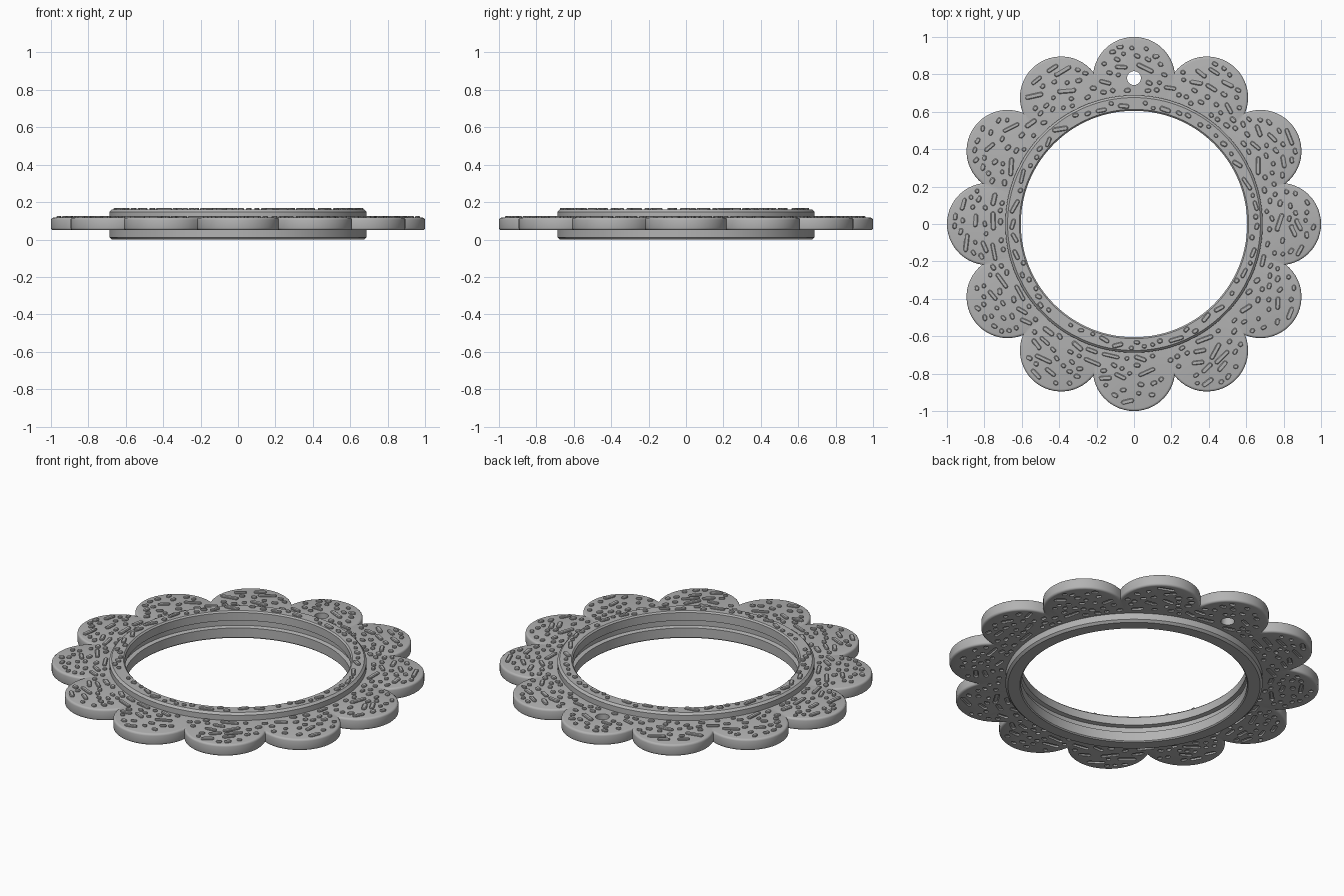
import bpy, bmesh, math, random
from math import sin, cos, pi, hypot
from mathutils import Vector

random.seed(7)
if "Cube" in bpy.data.objects:
    bpy.data.objects.remove(bpy.data.objects["Cube"])

grey = bpy.data.materials.new("plain grey")
grey.use_nodes = True
grey.diffuse_color = (0.45, 0.45, 0.45, 1)
grey.node_tree.nodes["Principled BSDF"].inputs["Base Color"].default_value = (0.45, 0.45, 0.45, 1)

LOBES, REACH, LOBE_R = 12, 0.78, 0.22
PLATE_LOW, PLATE_TOP = 0.05, 0.117
RING_TOP = 0.16
HOLE = Vector((0, REACH))


def finish(name, bm):
    bmesh.ops.recalc_face_normals(bm, faces=bm.faces)
    mesh = bpy.data.meshes.new(name)
    bm.to_mesh(mesh)
    bm.free()
    mesh.materials.append(grey)
    ob = bpy.data.objects.new(name, mesh)
    bpy.context.collection.objects.link(ob)
    return ob


def smooth(ob):
    bpy.ops.object.select_all(action='DESELECT')
    ob.select_set(True)
    bpy.context.view_layer.objects.active = ob
    bpy.ops.object.shade_smooth_by_angle(angle=math.radians(35))


def loft(name, loops):
    """Closed tube through a list of equal-length closed loops of (x, y, z)."""
    bm = bmesh.new()
    rows = [[bm.verts.new(p) for p in loop] for loop in loops]
    n = len(rows[0])
    for a, b in zip(rows, rows[1:] + rows[:1]):
        for i in range(n):
            j = (i + 1) % n
            bm.faces.new((a[i], a[j], b[j], b[i]))
    return finish(name, bm)


def scallop(radius, z, steps=24):
    """Flower outline of round lobes meeting in sharp notches."""
    half = pi / LOBES
    notch = REACH * cos(half) + math.sqrt(radius**2 - (REACH * sin(half))**2)
    sweep = math.atan2(notch * sin(half), notch * cos(half) - REACH)
    pts = []
    for k in range(LOBES):
        t = 2 * pi * k / LOBES
        for i in range(steps):
            a = t + sweep * (2 * i / steps - 1)
            pts.append((REACH * cos(t) + radius * cos(a), REACH * sin(t) + radius * sin(a), z))
    return pts


def circle(radius, z, n=LOBES * 24):
    return [(radius * cos(2 * pi * i / n - pi / LOBES),
             radius * sin(2 * pi * i / n - pi / LOBES), z) for i in range(n)]


# Scalloped plate with rounded rim
edge = 0.012
rim = [(LOBE_R - edge * (1 - sin(a)), edge * (1 - cos(a))) for a in (0, pi / 6, pi / 3, pi / 2)]
plate = loft("scalloped_plate",
             [circle(0.65, PLATE_LOW)] +
             [scallop(r, PLATE_LOW + h) for r, h in rim] +
             [scallop(r, PLATE_TOP - h) for r, h in reversed(rim)] +
             [circle(0.65, PLATE_TOP)])

# Raised centre ring with a groove round its inner wall
section = [(0.605, 0.006), (0.611, 0), (0.675, 0), (0.688, 0.012), (0.688, 0.148),
           (0.676, RING_TOP), (0.613, RING_TOP), (0.605, 0.152),
           (0.605, 0.105), (0.628, 0.1), (0.628, 0.066), (0.605, 0.061)]
ring = loft("centre_ring", [circle(r, z) for r, z in section])
smooth(ring)


def add_bump(bm, mid, angle, length, width, z_base, z_top, sides=6):
    """Low pill-shaped bump with a chamfered top."""
    rows = []
    for w, z in ((width, z_base), (width, z_base + (z_top - z_base) * 0.7), (width * 0.65, z_top)):
        row = []
        for end in (0, 1):
            for i in range(sides):
                a = pi * (i / (sides - 1) - 0.5) + pi * end
                x = cos(a) * w + (length / 2 if end == 0 else -length / 2)
                y = sin(a) * w
                row.append(bm.verts.new((mid.x + x * cos(angle) - y * sin(angle),
                                         mid.y + x * sin(angle) + y * cos(angle), z)))
        rows.append(row)
    n = sides * 2
    for a, b in zip(rows, rows[1:]):
        for i in range(n):
            bm.faces.new((a[i], a[(i + 1) % n], b[(i + 1) % n], b[i]))
    bm.faces.new(rows[0][::-1])
    bm.faces.new(rows[-1])


def on_plate(p):
    r = p.length
    k = round(math.atan2(p.y, p.x) * LOBES / (2 * pi)) * 2 * pi / LOBES
    lobe = hypot(p.x - REACH * cos(k), p.y - REACH * sin(k))
    return r > 0.71 and (lobe < 0.188 or r < 0.78) and (p - HOLE).length > 0.07


def scatter(bm, z_base, z_top, inside, r_min, r_max, tries, longest):
    """Mixed dots and dashes, kept clear of one another."""
    taken = []
    for _ in range(tries):
        t, r = random.uniform(0, 2 * pi), random.uniform(r_min, r_max)
        mid = Vector((r * cos(t), r * sin(t)))
        length = random.choice((0.004, 0.012, longest * 0.6, longest))
        angle = t + pi / 2 + random.uniform(-0.5, 0.5)
        step = Vector((cos(angle), sin(angle))) * length / 2
        spots = [mid + step * f for f in (-1, -0.5, 0, 0.5, 1)]
        if not all(inside(p) for p in spots):
            continue
        if any((p - q).length_squared < 0.036**2 for p in spots for q in taken):
            continue
        taken += spots
        add_bump(bm, mid, angle, length, random.uniform(0.010, 0.0135), z_base, z_top)


# Raised texture on the plate and on the ring
bm = bmesh.new()
scatter(bm, PLATE_TOP - 0.003, PLATE_TOP + 0.009, on_plate, 0.71, 0.97, 4500, 0.075)
finish("plate_bumps", bm)
bm = bmesh.new()
scatter(bm, RING_TOP - 0.003, RING_TOP + 0.009, lambda p: 0.626 < p.length < 0.664,
        0.626, 0.664, 500, 0.06)
finish("ring_bumps", bm)

# Sunken texture under the plate
bm = bmesh.new()
scatter(bm, PLATE_LOW - 0.01, PLATE_LOW + 0.008, on_plate, 0.71, 0.97, 4500, 0.075)
dents = finish("dent_cutter", bm)

# Hanging hole through one lobe
bpy.ops.mesh.primitive_cylinder_add(vertices=40, radius=0.037, depth=0.4, location=(0, REACH, 0.08))
drill = bpy.context.object
drill.name = "hole_cutter"

for cutter in (dents, drill):
    cut = plate.modifiers.new(cutter.name, 'BOOLEAN')
    cut.operation = 'DIFFERENCE'
    cut.solver = 'EXACT'
    cut.object = cutter
bpy.context.view_layer.objects.active = plate
for m in list(plate.modifiers):
    bpy.ops.object.modifier_apply(modifier=m.name)
for cutter in (dents, drill):
    bpy.data.objects.remove(cutter)
smooth(plate)
